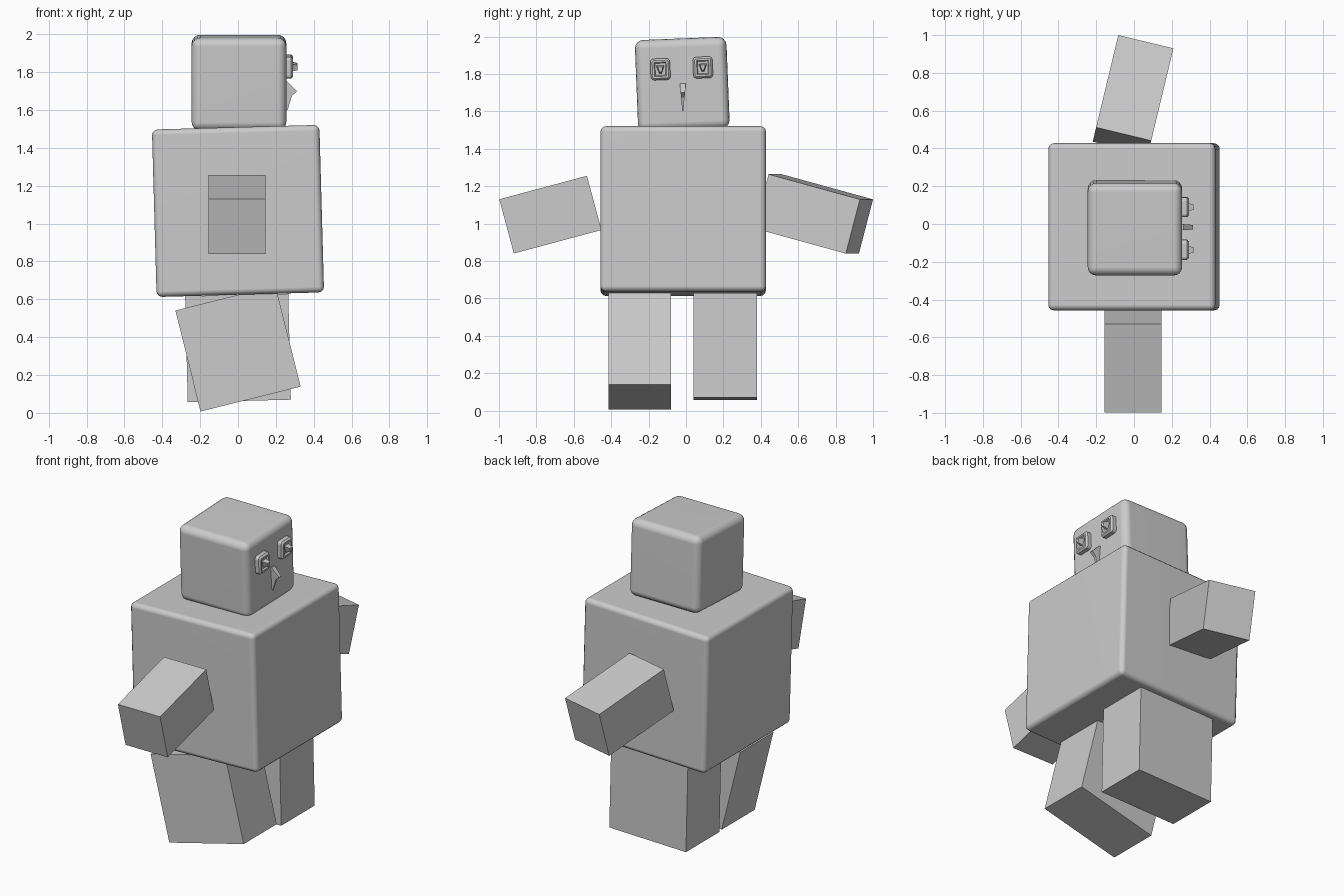
import bpy
import bmesh
from math import radians
from mathutils import Euler, Matrix, Vector

cube = bpy.data.objects.get("Cube")
if cube:
    bpy.data.objects.remove(cube, do_unlink=True)

grey = bpy.data.materials.new("plain_grey")
grey.use_nodes = True
GREY = (0.6, 0.6, 0.6, 1)
grey.diffuse_color = GREY
grey.node_tree.nodes["Principled BSDF"].inputs["Base Color"].default_value = GREY


def finish(name, bm, loc=(0, 0, 0), rot=(0, 0, 0)):
    """Turn a bmesh into a named, coloured object."""
    bmesh.ops.recalc_face_normals(bm, faces=bm.faces[:])
    mesh = bpy.data.meshes.new(name)
    bm.to_mesh(mesh)
    bm.free()
    mesh.materials.append(grey)
    ob = bpy.data.objects.new(name, mesh)
    bpy.context.collection.objects.link(ob)
    ob.location = loc
    ob.rotation_euler = Euler([radians(a) for a in rot])
    return ob


def box(name, size, loc, rot=(0, 0, 0), bevel=0, segments=3):
    bm = bmesh.new()
    bmesh.ops.create_cube(bm, size=1, matrix=Matrix.Diagonal((*size, 1)))
    ob = finish(name, bm, loc, rot)
    if bevel:
        mod = ob.modifiers.new("rounded_edges", "BEVEL")
        mod.width = bevel
        mod.segments = segments
        for p in ob.data.polygons:
            p.use_smooth = True
        weighted = ob.modifiers.new("clean_shading", "WEIGHTED_NORMAL")
        weighted.keep_sharp = True
    return ob


# Rounded torso and head, each slightly tilted
box("body", (0.885, 0.885, 0.885), (0, -0.015, 1.067), (0, -1.6, 0), 0.03)
box("head", (0.5, 0.49, 0.49), (0.005, -0.02, 1.745), (2.3, 0, 0), 0.045, 4)

# Plain block limbs
box("right_arm", (0.3, 0.485, 0.3), (-0.005, -0.725, 1.048), (15, 0, 0))
box("left_arm", (0.3, 0.52, 0.3), (-0.005, 0.683, 1.052), (-15, 0, -13.5))
box("right_leg", (0.545, 0.335, 0.55), (0, -0.247, 0.34), (0, -14, 0))
box("left_leg", (0.545, 0.34, 0.56), (0, 0.21, 0.343), (0, -1.4, 0))


def eye(name, y, z):
    """Raised square frame with a recessed middle and a stepped pupil."""
    bm = bmesh.new()
    bmesh.ops.create_cube(bm, size=1, matrix=Matrix.Diagonal((0.06, 0.105, 0.115, 1)))
    edges = [e for e in bm.edges
             if abs(e.verts[0].co.x - e.verts[1].co.x) > 0.01]
    bmesh.ops.bevel(bm, geom=edges, offset=0.018, segments=3,
                    profile=0.5, affect="EDGES")
    front = max(bm.faces, key=lambda f: f.calc_center_median().x)
    # Inset amount and forward shift of each ring
    for thickness, shift in ((0.010, 0.010), (0.010, 0), (0.005, -0.010)):
        bmesh.ops.inset_region(bm, faces=[front], thickness=thickness,
                               use_even_offset=True)
        bmesh.ops.translate(bm, verts=front.verts[:], vec=(shift, 0, 0))
    ob = finish(name, bm, (0.25, y, z), (2.3, 0, 0))
    # Pupil: triangular knob, wide above and narrow below
    bm = bmesh.new()
    back = [bm.verts.new((0.02, py, pz)) for py, pz in
            ((-0.024, 0.022), (0.024, 0.022), (0.008, -0.024), (-0.008, -0.024))]
    face = bm.faces.new(back)
    tip = bmesh.ops.extrude_face_region(bm, geom=[face])["geom"]
    for v in (g for g in tip if isinstance(g, bmesh.types.BMVert)):
        v.co = Vector((0.065, v.co.y * 0.6, v.co.z * 0.6))
    finish(name + "_pupil", bm, (0.25, y, z), (2.3, 0, 0))
    return ob


eye("right_eye", -0.137, 1.825)
eye("left_eye", 0.09, 1.835)

# Thin beak-shaped nose tapering downwards: (x, z, half width)
bm = bmesh.new()
rings = []
for x, z, w in ((0.262, 1.75, 0.016), (0.312, 1.70, 0.012),
                (0.285, 1.675, 0.009), (0.262, 1.60, 0.003)):
    rings.append([bm.verts.new(p) for p in
                  ((0.235, -w, z), (x, -w, z), (x, w, z), (0.235, w, z))])
for a, b in zip(rings, rings[1:]):
    for i in range(4):
        j = (i + 1) % 4
        bm.faces.new((a[i], a[j], b[j], b[i]))
bm.faces.new(rings[0])
bm.faces.new(rings[-1])
finish("nose", bm, (0, -0.017, 0))
